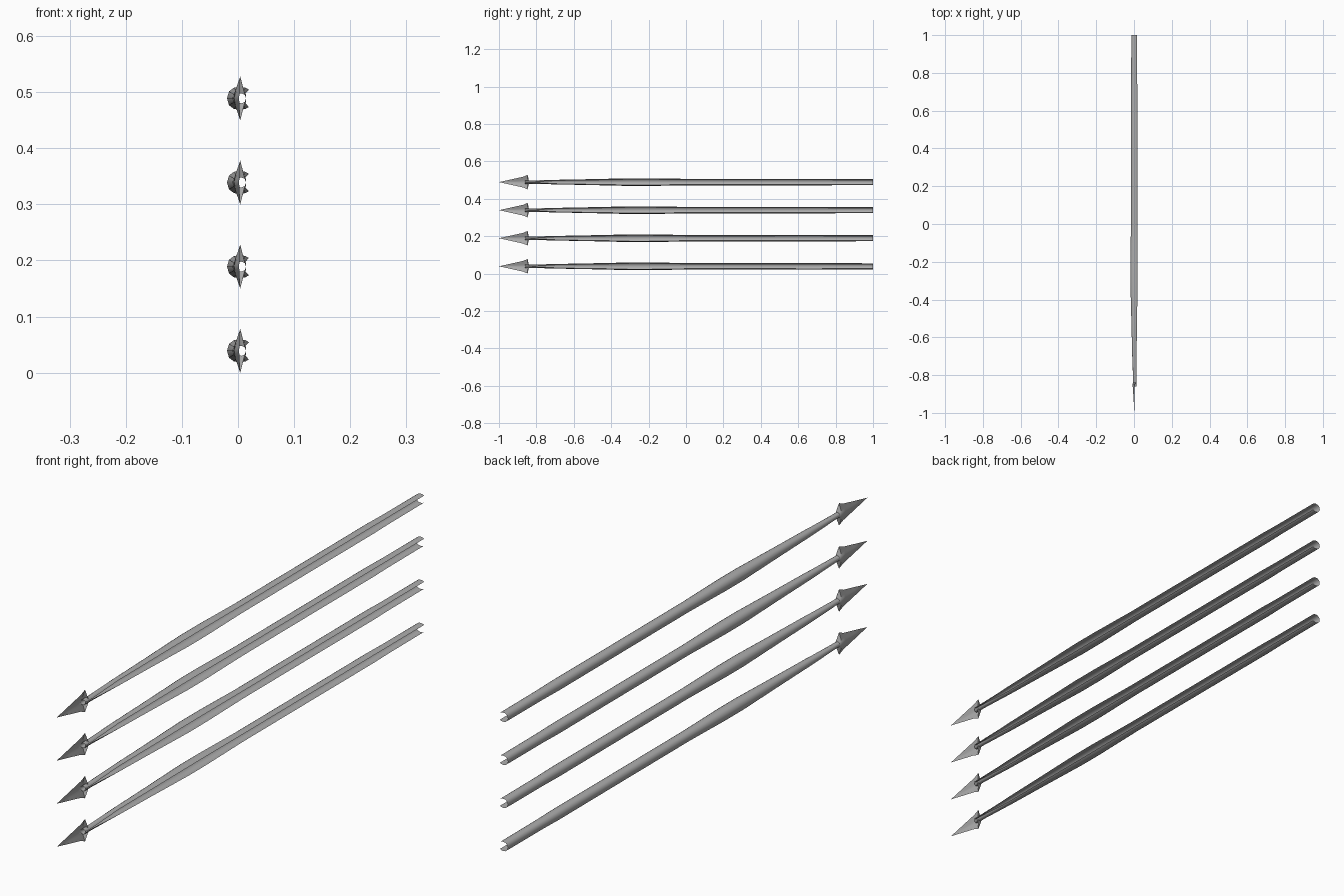
import bpy, bmesh

if "Cube" in bpy.data.objects:
    bpy.data.objects.remove(bpy.data.objects["Cube"])

# Dark grey metal
METAL = bpy.data.materials.new("dark_grey")
METAL.diffuse_color = (0.42, 0.42, 0.42, 1)
METAL.use_nodes = True
METAL.node_tree.nodes["Principled BSDF"].inputs["Base Color"].default_value = METAL.diffuse_color


def half_loop(pts):
    """Mirror upper half (lip -> back) in z to make an open C-section."""
    return pts + [(x, -z) for x, z in reversed(pts[:-1])]


def loft(name, sections, z0, angle):
    """Skin a row of open sections given as (y, [(x, z), ...])."""
    bm = bmesh.new()
    rows = [[bm.verts.new((x, y, z)) for x, z in pts] for y, pts in sections]
    for a, b in zip(rows, rows[1:]):
        for i in range(len(a) - 1):
            bm.faces.new((a[i], a[i + 1], b[i + 1], b[i]))
    bmesh.ops.remove_doubles(bm, verts=bm.verts, dist=1e-6)
    bmesh.ops.recalc_face_normals(bm, faces=bm.faces)
    me = bpy.data.meshes.new(name)
    bm.to_mesh(me)
    bm.free()
    me.materials.append(METAL)
    ob = bpy.data.objects.new(name, me)
    bpy.context.collection.objects.link(ob)
    ob.location = (0.001, 0, z0)
    bpy.context.view_layer.objects.active = ob
    ob.select_set(True)
    bpy.ops.object.shade_smooth_by_angle(angle=angle)
    ob.select_set(False)
    return ob


# Shaft: split tube, open towards +x
SHAFT = half_loop([(0.018, 0.015), (0.012, 0.0185), (0.003, 0.020),
                   (-0.008, 0.0185), (-0.0165, 0.012), (-0.020, 0)])
# Narrow neck, almost closed into a ring
NECK = half_loop([(0.0130, 0.001), (0.0110, 0.0065), (0.005, 0.009),
                  (-0.001, 0.0078), (-0.0045, 0.005), (-0.006, 0)])
# Girth stations: y, half height
GIRTH = [(-0.68, 0.0125), (-0.5, 0.016), (-0.3, 0.0205), (-0.2, 0.0205),
         (-0.1, 0.019), (0.0, 0.0175), (0.4, 0.0175), (0.72, 0.0178),
         (0.8, 0.0165), (1.0, 0.016)]

# Head: shallow folded leaf, open on +x, with tall top and bottom barbs
BASE = half_loop([(0.003, 0.039)] * 3 +
                 [(-0.004, 0.019), (-0.0075, 0.009), (-0.009, 0)])


def head_section(k, kx):
    return [(0.001 + (x - 0.001) * kx, z * k) for x, z in BASE]


def shaft_section(half):
    k = half / 0.020
    shift = (1 - k) * 0.004
    return [(x * k + shift, z * k) for x, z in SHAFT]


for i in range(4):
    z0 = 0.039 + 0.15 * i
    sections = [(-0.86, NECK), (-0.82, NECK)]
    sections += [(y, shaft_section(h)) for y, h in GIRTH]
    loft(f"spear_shaft_{i + 1}", sections, z0, 1.0)

    # Leaf flares to the barbs, then folds back in to the neck
    head = [(-1.0, head_section(0, 0)), (-0.93, head_section(0.40, 0.4)),
            (-0.87, head_section(0.74, 0.8)), (-0.847, BASE),
            (-0.84, NECK)]
    loft(f"spear_head_{i + 1}", head, z0, 0.8)
